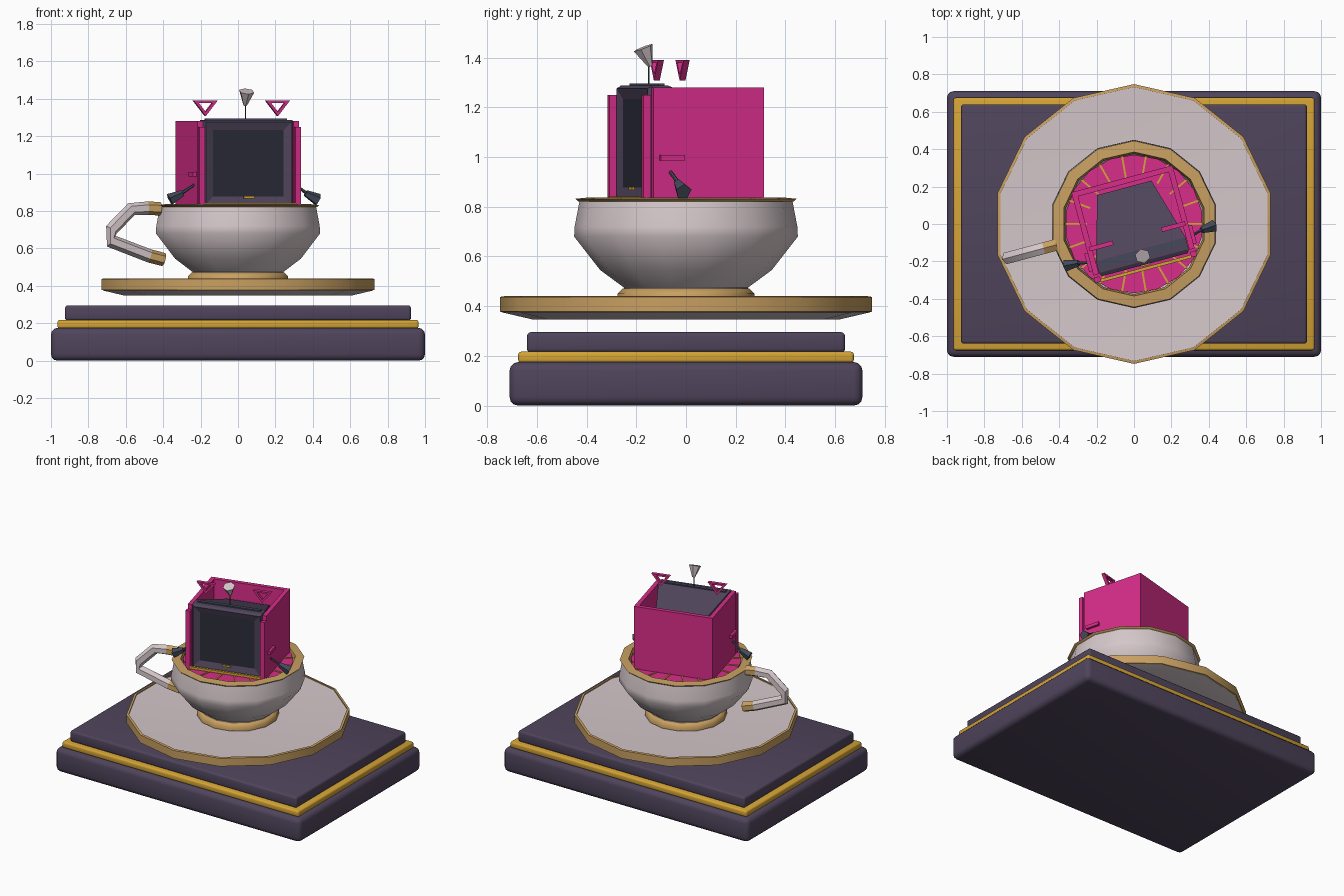
import bpy, bmesh, math
from mathutils import Matrix, Vector

if "Cube" in bpy.data.objects:
    bpy.data.objects.remove(bpy.data.objects["Cube"])


def mat(name, c):
    m = bpy.data.materials.new(name)
    m.diffuse_color = (*c, 1)
    m.use_nodes = True
    m.node_tree.nodes["Principled BSDF"].inputs["Base Color"].default_value = m.diffuse_color
    return m


PURPLE = mat("dark purple", (.078, .058, .105))
GOLD = mat("gold", (.66, .37, .035))
TAN = mat("tan gold", (.58, .35, .12))
CHINA = mat("china white", (.66, .57, .59))
PINK = mat("pink", (.68, .026, .25))
NAVY = mat("screen navy", (.024, .024, .040))
SLATE = mat("slate", (.055, .07, .10))
TURN = Matrix.Rotation(math.radians(15), 4, 'Z')   # cabinet is turned in the cup


def finish(name, bm, mats, smooth=None, turned=False):
    if turned:
        bm.transform(TURN)
    bmesh.ops.recalc_face_normals(bm, faces=bm.faces)
    me = bpy.data.meshes.new(name)
    bm.to_mesh(me)
    bm.free()
    ob = bpy.data.objects.new(name, me)
    bpy.context.collection.objects.link(ob)
    for m in mats if isinstance(mats, list) else [mats]:
        me.materials.append(m)
    if smooth:
        bpy.ops.object.select_all(action='DESELECT')
        ob.select_set(True)
        bpy.context.view_layer.objects.active = ob
        bpy.ops.object.shade_smooth_by_angle(angle=math.radians(smooth))
    return ob


def box(name, lo, hi, m, bevel=0, turned=True):
    bm = bmesh.new()
    bmesh.ops.create_cube(bm, size=1)
    for v in bm.verts:
        v.co = [(lo[i] + hi[i]) / 2 + v.co[i] * (hi[i] - lo[i]) for i in range(3)]
    if bevel:
        bmesh.ops.bevel(bm, geom=bm.edges[:], offset=bevel, segments=3,
                        profile=.5, affect='EDGES')
    return finish(name, bm, m, 40 if bevel else None, turned)


def lathe(name, prof, m, n=14, smooth=50, closed=False):
    bm = bmesh.new()
    rings = []
    for r, z in prof:
        if r == 0:
            rings.append([bm.verts.new((0, 0, z))] * n)
        else:
            rings.append([bm.verts.new((r * math.cos(a), r * math.sin(a), z))
                          for a in (2 * math.pi * (i + .5) / n for i in range(n))])
    pairs = list(zip(rings, rings[1:])) + ([(rings[-1], rings[0])] if closed else [])
    for a, b in pairs:
        for i in range(n):
            j = (i + 1) % n
            vs = list(dict.fromkeys([a[i], a[j], b[j], b[i]]))
            if len(vs) > 2:
                bm.faces.new(vs)
    return finish(name, bm, m, smooth)


def rod(name, a, b, r1, r2, m, n=6):
    a, b = Vector(a), Vector(b)
    bm = bmesh.new()
    bmesh.ops.create_cone(bm, cap_ends=True, segments=n, radius1=r1, radius2=r2,
                          depth=(b - a).length)
    q = (b - a).to_track_quat('Z', 'Y').to_matrix().to_4x4()
    bm.transform(Matrix.Translation((a + b) / 2) @ q)
    return finish(name, bm, m, None, True)


# stepped plinth
box("plinth_bottom", (-1, -.71, 0), (1, .71, .175), PURPLE, .035, False)
box("plinth_gold_band", (-.965, -.675, .172), (.965, .675, .217), GOLD, .012, False)
box("plinth_top", (-.925, -.64, .214), (.925, .64, .295), PURPLE, .015, False)

# saucer
lathe("saucer", [(0, .415), (.30, .415), (.735, .432), (.74, .375), (.62, .347), (.25, .36), (0, .36)], CHINA)
lathe("saucer_rim", [(.732, .44), (.748, .437), (.748, .378), (.735, .375)], TAN, closed=True)

# cup
lathe("cup", [(0, .445), (.25, .45), (.25, .475), (.345, .545), (.45, .68), (.448, .72), (.428, .825),
              (.39, .825), (.38, .74), (.30, .60), (0, .52)], CHINA)
lathe("cup_foot_ring", [(.235, .42), (.275, .42), (.275, .45), (.255, .47), (.235, .47)], TAN, closed=True)
lathe("cup_rim", [(.385, .838), (.445, .832), (.435, .822), (.395, .815), (.385, .775), (.375, .78)], TAN, closed=True)

# cup handle: swept tube with gold ends
path = [(.43, .812), (.50, .815), (.59, .81), (.70, .70), (.705, .64), (.49, .56), (.41, .54)]
bm = bmesh.new()
rings = []
for i, (r, z) in enumerate(path):
    p, q = path[max(i - 1, 0)], path[min(i + 1, len(path) - 1)]
    t = Vector((p[0] - q[0], 0, q[1] - p[1])).normalized()
    side = Vector((0, 1, 0)).cross(t)
    rings.append([bm.verts.new(Vector((-r, 0, z)) + .036 * (side * math.cos(a) + Vector((0, 1, 0)) * math.sin(a)))
                  for a in (math.pi * k / 3 for k in range(6))])
for s, (a, b) in enumerate(zip(rings, rings[1:])):
    for k in range(6):
        f = bm.faces.new((a[k], a[(k + 1) % 6], b[(k + 1) % 6], b[k]))
        f.material_index = int(s in (0, len(path) - 2))
for ring in (rings[0], rings[-1]):
    bm.faces.new(ring).material_index = 1
finish("cup_handle", bm, [CHINA, TAN], 40, True)

# round pink floor with gold spokes
lathe("floor_disc", [(0, .82), (.37, .82), (.37, .79), (0, .79)], PINK, 18, 30)
for i in range(18):
    bm = bmesh.new()
    bmesh.ops.create_cube(bm, size=1)
    bm.transform(Matrix.Rotation(math.pi * 2 * i / 18, 4, 'Z') @ Matrix.Translation((.31, 0, .821))
                 @ Matrix.Diagonal((.12, .010, .008, 1)))
    finish("floor_spoke", bm, GOLD)

# cabinet walls, front trims, side handles, arms and ears
box("back_wall", (-.28, .22, .79), (.28, .25, 1.28), PINK)
for s, n in ((-1, "left"), (1, "right")):
    def sbox(name, x0, x1, y0, y1, z0, z1, m):
        xs = sorted((s * x0, s * x1))
        box(n + name, (xs[0], y0, z0), (xs[1], y1, z1), m)
    sbox("_wall", .25, .28, -.21, .22, .79, 1.28, PINK)
    sbox("_front_trim", .25, .282, -.252, -.222, .80, 1.25, PINK)
    sbox("_side_bar", .28, .298, -.185, -.085, .985, 1.008, PINK)
    rod(n + "_arm", (s * .28, -.14, .94), (s * .36, -.12, .885), .007, .010, SLATE)
    rod(n + "_hand", (s * .34, -.125, .895), (s * .41, -.12, .86), .018, .034, SLATE, 5)
    # hollow triangle ear, point down
    bm = bmesh.new()
    loops = []
    for y in (-.08, -.056):
        for r in (1, .58):
            loops.append([bm.verts.new((s * .2 + x * r, y, 1.362 + z * r))
                          for x, z in ((-.066, .028), (.066, .028), (0, -.055))])
    fo, fi, bo, bi = loops
    for a, b in ((fo, fi), (bo, bi), (fo, bo), (fi, bi)):
        for k in range(3):
            j = (k + 1) % 3
            bm.faces.new((a[k], a[j], b[j], b[k]))
    finish(n + "_ear", bm, PINK, None, True)
box("front_gold_sill", (-.25, -.255, .825), (.25, -.238, .842), GOLD)

# monitor: bevelled frame with sunken screen, tapering to the back
bm = bmesh.new()
secs = []
for y, w, z0, z1 in ((-.225, .238, .835, 1.275), (-.205, .248, .825, 1.287),
                     (-.14, .248, .825, 1.287), (.2, .15, .86, 1.16)):
    secs.append([bm.verts.new(c) for c in ((-w, y, z0), (w, y, z0), (w, y, z1), (-w, y, z1))])
for a, b in zip(secs, secs[1:]):
    for k in range(4):
        bm.faces.new((a[k], a[(k + 1) % 4], b[(k + 1) % 4], b[k]))
bm.faces.new(secs[-1])
front = bm.faces.new(secs[0])
bmesh.ops.recalc_face_normals(bm, faces=bm.faces)
bmesh.ops.inset_region(bm, faces=[front], thickness=.06, depth=-.015)
front.material_index = 1
finish("monitor", bm, [PURPLE, NAVY], None, True)
box("monitor_top_strip", (-.225, -.175, 1.283), (.225, -.15, 1.295), SLATE)
box("monitor_button", (-.03, -.232, .868), (.03, -.222, .880), GOLD)

# antenna with pale horn
rod("antenna_stem", (0, -.155, 1.285), (0, -.155, 1.39), .004, .004, SLATE)
rod("antenna_horn", (0, -.148, 1.365), (0, -.178, 1.44), .010, .042, CHINA, 6)
